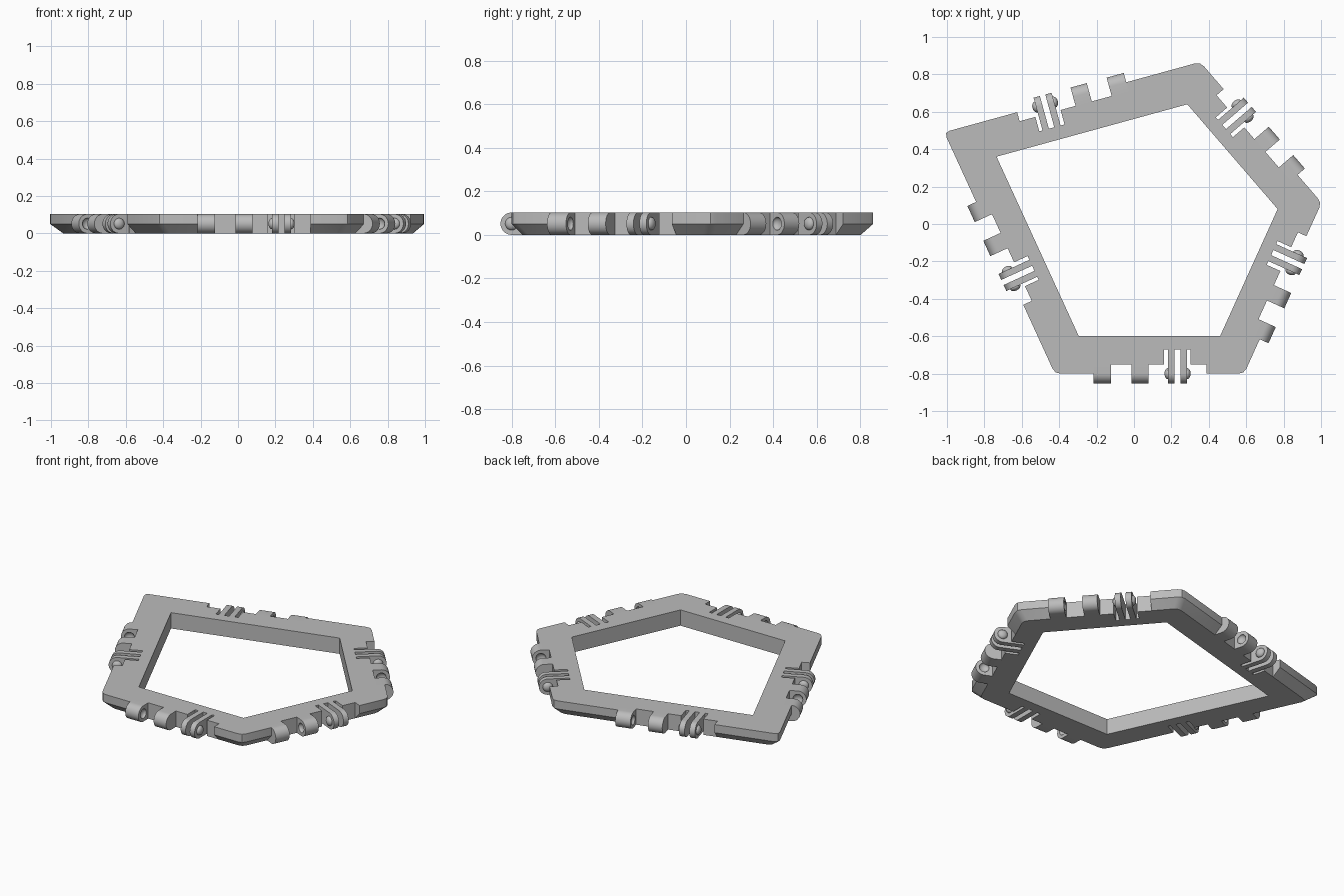
import bpy
import bmesh
from math import radians, pi, sin, cos
from mathutils import Vector, Matrix

cube = bpy.data.objects.get("Cube")
if cube:
    bpy.data.objects.remove(cube)

H = 0.103           # frame height
R = H / 2           # knuckle radius
WIDTH = 0.2         # frame width
SLOPE = 0.05        # lower bevel of the outer rim
INNER = [Vector(p) for p in
         ((-.295, -.6), (.46, -.6), (.768, .08), (.285, .64), (-.735, .36))]

grey = bpy.data.materials.new("plain grey")
grey.use_nodes = True
color = (0.5, 0.5, 0.5, 1)
grey.diffuse_color = color
grey.node_tree.nodes["Principled BSDF"].inputs["Base Color"].default_value = color


def add_object(name, bm):
    bmesh.ops.recalc_face_normals(bm, faces=bm.faces)
    mesh = bpy.data.meshes.new(name)
    bm.to_mesh(mesh)
    bm.free()
    mesh.materials.append(grey)
    obj = bpy.data.objects.new(name, mesh)
    bpy.context.collection.objects.link(obj)
    return obj


def loft(name, rings):
    """Solid through rings of equal point count, capped at both ends."""
    bm = bmesh.new()
    loops = [[bm.verts.new(p) for p in ring] for ring in rings]
    n = len(loops[0])
    for a, b in zip(loops, loops[1:]):
        for i in range(n):
            j = (i + 1) % n
            bm.faces.new((a[i], a[j], b[j], b[i]))
    bm.faces.new(loops[0])
    bm.faces.new(loops[-1])
    return add_object(name, bm)


def prism(name, outline, z0, z1):
    return loft(name, [[(x, y, z) for x, y in outline] for z in (z0, z1)])


def ellipsoid(name, u):
    bm = bmesh.new()
    shape = (Matrix.Translation((u, 0, R)) @ Matrix.Diagonal((.02, .03, .03, 1))
             @ Matrix.Rotation(pi / 2, 4, 'Y'))
    bmesh.ops.create_uvsphere(bm, u_segments=24, v_segments=12, radius=1, matrix=shape)
    return add_object(name, bm)


def carve(obj, cutters):
    """Subtract the cutters and keep the result as plain mesh."""
    for c in cutters:
        c.hide_render = True
        mod = obj.modifiers.new("cut", 'BOOLEAN')
        mod.operation = 'DIFFERENCE'
        mod.solver = 'EXACT'
        mod.object = c
    bpy.context.view_layer.update()
    graph = bpy.context.evaluated_depsgraph_get()
    mesh = bpy.data.meshes.new_from_object(obj.evaluated_get(graph))
    obj.modifiers.clear()
    obj.data = mesh
    for c in cutters:
        bpy.data.objects.remove(c)


def smooth(obj):
    bpy.ops.object.select_all(action='DESELECT')
    obj.select_set(True)
    bpy.context.view_layer.objects.active = obj
    bpy.ops.object.shade_smooth_by_angle(angle=radians(30))


def offset(points, d):
    """Move every side of a counter-clockwise polygon outward by d."""
    result = []
    for i, p in enumerate(points):
        a = (p - points[i - 1]).normalized()
        b = (points[(i + 1) % len(points)] - p).normalized()
        n1, n2 = Vector((a.y, -a.x)), Vector((b.y, -b.x))
        result.append(p + (n1 + n2) * d / (1 + n1.dot(n2)))
    return result


def rounded(points, s=0.03):
    """Replace each corner with a short three-point arc."""
    result = []
    for i, p in enumerate(points):
        a = p + (points[i - 1] - p).normalized() * s
        b = p + (points[(i + 1) % len(points)] - p).normalized() * s
        result += [a, (a + b + 2 * p) / 4, b]
    return result


# Local space of each side: x along the side, y inward
OUTER = offset(INNER, WIDTH)
sides = []
for p, q in zip(OUTER, OUTER[1:] + OUTER[:1]):
    u = (q - p).normalized()
    mid = (p + q) / 2
    sides.append(Matrix(((u.x, -u.y, 0, mid.x), (u.y, u.x, 0, mid.y),
                         (0, 0, 1, 0), (0, 0, 0, 1))))

# Frame with sloped lower rim, five-sided opening and hinge recesses
foot = rounded(offset(INNER, WIDTH - SLOPE))
rim = rounded(OUTER)
frame = loft("frame", [[(p.x, p.y, z) for p in ring]
                       for ring, z in ((foot, 0), (rim, SLOPE), (rim, H))])
recess = [(-.3, -.1), (.305, -.1), (.305, .05), (.218, .05),
          (.218, .13), (.078, .13), (.078, .05), (-.3, .05)]
cutters = [prism("opening_cutter", INNER, -1, 1)]
for m in sides:
    c = prism("recess_cutter", recess, -.1, .2)
    c.matrix_world = m
    cutters.append(c)
carve(frame, cutters)
smooth(frame)


def lug(name, u0, u1, root):
    """Bar reaching out from the frame with a half-round end."""
    arc = [(-R * cos(a), R + R * sin(a))
           for a in (pi * (i / 16 - 0.5) for i in range(17))]
    profile = [(root, 0)] + arc + [(root, H)]
    return loft(name, [[(u, y, z) for y, z in profile] for u in (u0, u1)])


# One hinge set: two socketed knuckles, two tines with pivot bumps
parts = []
for name, u0, u1, socket in (("outer_knuckle", -.3, -.205, -.205),
                             ("middle_knuckle", -.095, -.005, -.095)):
    knuckle = lug(name, u0, u1, .05)
    carve(knuckle, [ellipsoid("socket_cutter", socket)])
    parts.append(knuckle)
for name, u0, u1, face in (("first_tine", .1, .135, .1),
                           ("second_tine", .165, .2, .2)):
    parts.append(lug(name, u0, u1, .13))
    parts.append(ellipsoid(name + "_bump", face))

# Repeat the hinge set on every side
for part in parts:
    smooth(part)
    for m in sides[1:]:
        copy = part.copy()
        copy.matrix_world = m
        bpy.context.collection.objects.link(copy)
    part.matrix_world = sides[0]
